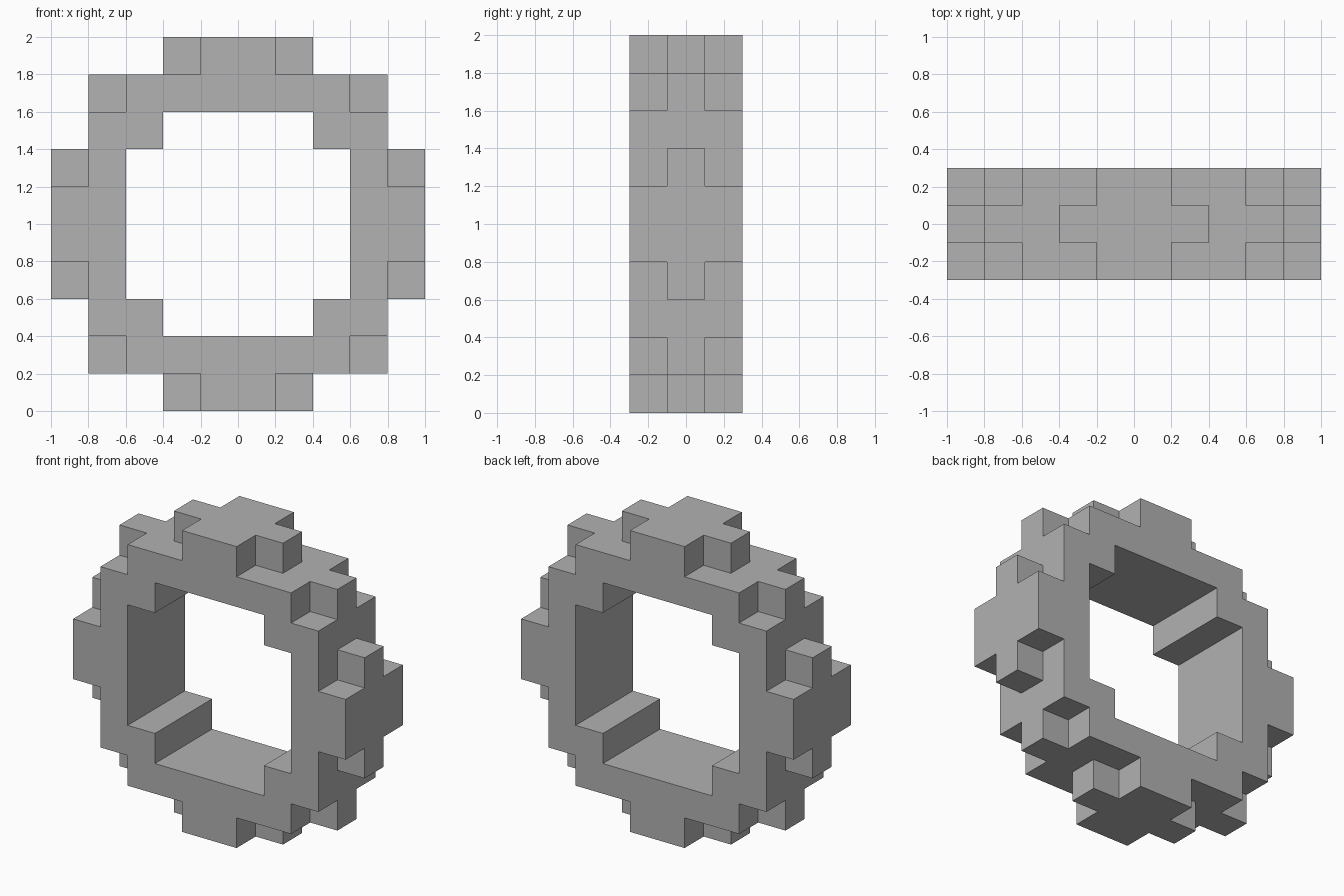
import bpy
import bmesh
from mathutils import Vector

cube = bpy.data.objects.get("Cube")
if cube:
    bpy.data.objects.remove(cube, do_unlink=True)

CELL = 0.2
# Half-widths in cells for each row, counted outwards from the centre
HOLE = (3, 3, 2, 0, 0)
RIM = (5, 4, 4, 3, 1)          # front and back layers
TOOTHED_RIM = (5, 5, 4, 4, 2)  # middle layer, with the extra teeth


def mirrored(steps):
    """Positions of cell centres on both sides of the middle."""
    return [s * (n + 0.5) for n in steps for s in (-1, 1)]


# Blocks filled between the hole and the stepped rim
blocks = set()
for layer in (-1, 0, 1):
    rim = TOOTHED_RIM if layer == 0 else RIM
    for row in range(len(rim)):
        for x in mirrored(range(HOLE[row], rim[row])):
            for z in mirrored([row]):
                blocks.add((x, layer, z))

# Outer skin: only block sides that have no neighbour
bm = bmesh.new()
for block in blocks:
    for axis in range(3):
        for side in (-1, 1):
            normal = Vector((0, 0, 0))
            normal[axis] = side
            centre = Vector(block)
            if tuple(centre + normal) in blocks:
                continue
            u = Vector((0, 0, 0))
            u[(axis + 1) % 3] = 0.5
            v = normal.cross(u)
            middle = centre + normal / 2
            corners = (middle - u - v, middle + u - v, middle + u + v, middle - u + v)
            bm.faces.new([bm.verts.new(c * CELL + Vector((0, 0, 1))) for c in corners])

# Weld the skin and merge flat areas
bmesh.ops.remove_doubles(bm, verts=bm.verts[:], dist=0.001)
bmesh.ops.dissolve_limit(bm, angle_limit=0.02, verts=bm.verts[:], edges=bm.edges[:])
mesh = bpy.data.meshes.new("stepped_ring")
bm.to_mesh(mesh)
bm.free()

# Plain grey surface
grey = bpy.data.materials.new("grey")
grey.use_nodes = True
colour = (0.445, 0.445, 0.445, 1)
grey.diffuse_color = colour
for node in grey.node_tree.nodes:
    if node.type == 'BSDF_PRINCIPLED':
        node.inputs["Base Color"].default_value = colour
mesh.materials.append(grey)

ring = bpy.data.objects.new("stepped_ring", mesh)
bpy.context.collection.objects.link(ring)
